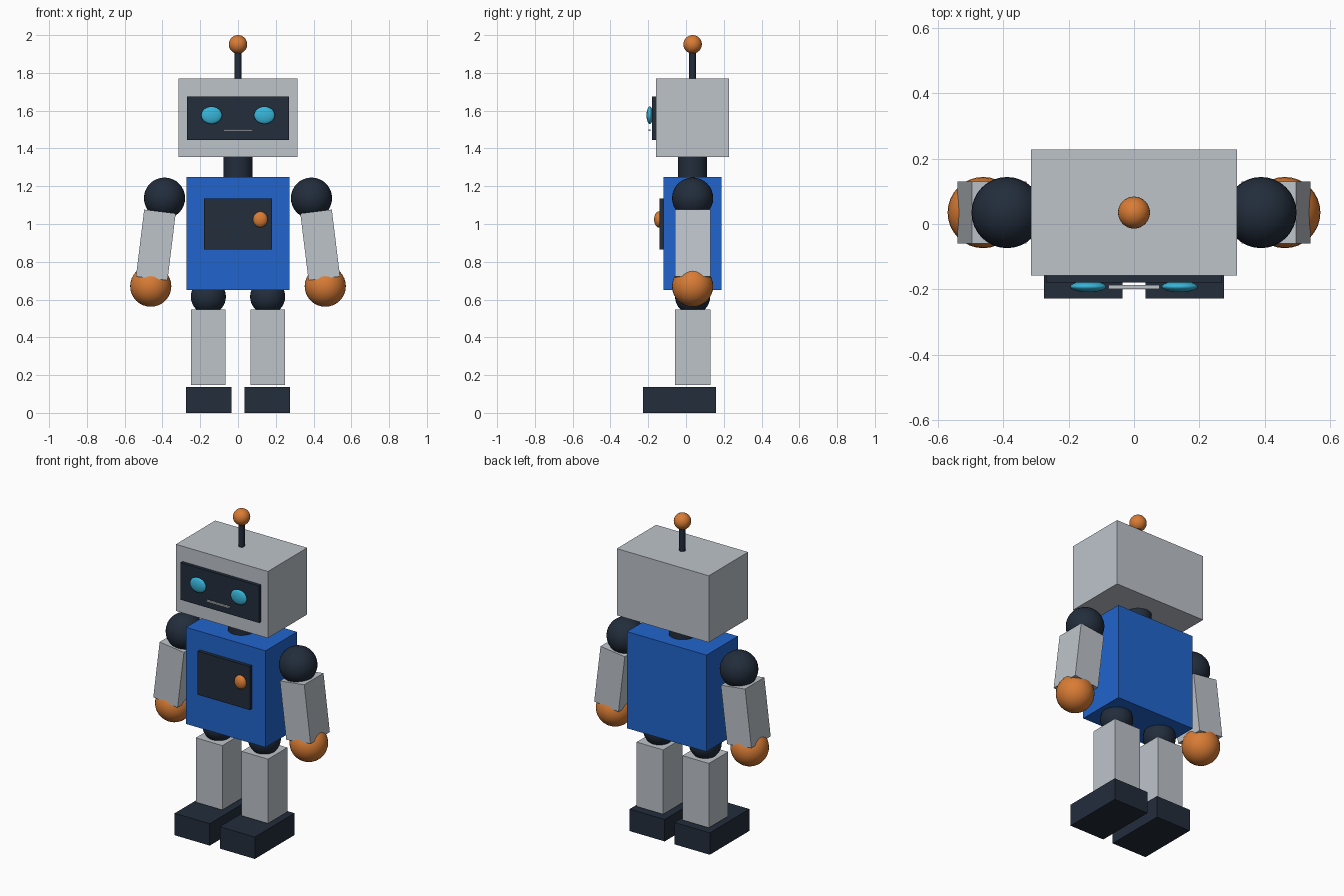
import bpy
from math import radians

cube = bpy.data.objects.get("Cube")
if cube:
    bpy.data.objects.remove(cube, do_unlink=True)

MID = 0.035  # depth of the body's centre line


def material(name, rgb):
    mat = bpy.data.materials.new(name)
    mat.use_nodes = True
    colour = (*rgb, 1)
    mat.diffuse_color = colour
    mat.node_tree.nodes["Principled BSDF"].inputs["Base Color"].default_value = colour
    return mat


GREY = material("light grey", (0.51, 0.55, 0.59))
BLUE = material("blue", (0.015, 0.13, 0.61))
DARK = material("dark navy", (0.016, 0.026, 0.044))
ORANGE = material("orange", (0.69, 0.2, 0.035))
CYAN = material("cyan", (0.04, 0.46, 0.69))


def finish(name, mat, smooth):
    obj = bpy.context.object
    obj.name = obj.data.name = name
    obj.data.materials.append(mat)
    if smooth:
        bpy.ops.object.shade_smooth_by_angle(angle=radians(40))
    return obj


def box(name, mat, centre, size, tilt=0):
    bpy.ops.mesh.primitive_cube_add(size=1, location=centre, rotation=(0, tilt, 0))
    bpy.context.object.scale = size
    return finish(name, mat, False)


def ball(name, mat, centre, radii):
    bpy.ops.mesh.primitive_uv_sphere_add(segments=32, ring_count=16, radius=1, location=centre)
    bpy.context.object.scale = radii
    return finish(name, mat, True)


def rod(name, mat, radius, bottom, top):
    bpy.ops.mesh.primitive_cylinder_add(vertices=32, radius=radius, depth=top - bottom,
                                        location=(0, MID, (bottom + top) / 2))
    return finish(name, mat, True)


# Head with face plate, mouth and antenna
box("head", GREY, (0, MID, 1.562), (0.632, 0.386, 0.414))
box("face_plate", DARK, (0, -0.168, 1.56), (0.54, 0.022, 0.23))
box("mouth", GREY, (0, -0.193, 1.496), (0.156, 0.012, 0.009))
rod("antenna", DARK, 0.018, 1.76, 1.93)
ball("antenna_tip", ORANGE, (0, MID, 1.951), (0.049,) * 3)

# Neck and torso with chest panel and knob
rod("neck", DARK, 0.077, 1.24, 1.365)
box("torso", BLUE, (0, MID, 0.95), (0.546, 0.308, 0.6))
box("chest_panel", DARK, (0, -0.129, 1.0), (0.358, 0.022, 0.27))
ball("chest_knob", ORANGE, (0.118, -0.145, 1.024), (0.039, 0.024, 0.042))

# Paired parts
for side, s in (("left", 1), ("right", -1)):
    ball(side + "_eye", CYAN, (s * 0.14, -0.192, 1.576), (0.055, 0.017, 0.046))
    ball(side + "_shoulder", DARK, (s * 0.389, MID, 1.137), (0.109,) * 3)
    box(side + "_arm", GREY, (s * 0.435, MID, 0.889), (0.168, 0.189, 0.357), -s * radians(7))
    ball(side + "_hand", ORANGE, (s * 0.462, MID, 0.671), (0.109,) * 3)
    ball(side + "_hip", DARK, (s * 0.157, MID, 0.615), (0.093,) * 3)
    box(side + "_leg", GREY, (s * 0.157, MID, 0.348), (0.182, 0.189, 0.4))
    box(side + "_foot", DARK, (s * 0.155, -0.034, 0.068), (0.241, 0.388, 0.136))
